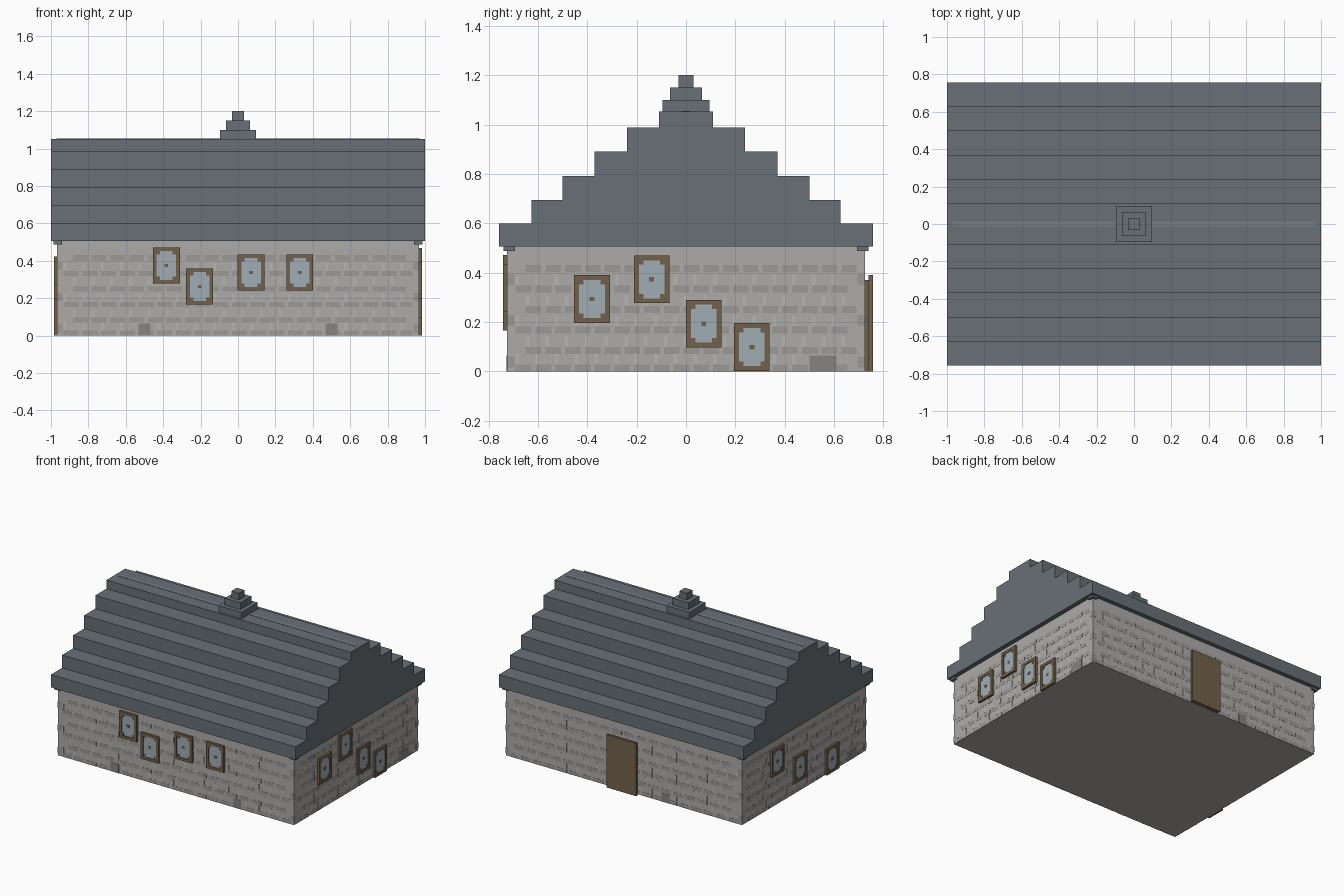
import bpy, bmesh
from mathutils import Matrix, Vector

if "Cube" in bpy.data.objects:
    bpy.data.objects.remove(bpy.data.objects["Cube"])

WX, WY, WALL_H = 0.967, 0.725, 0.505


def material(name, rgb):
    m = bpy.data.materials.new(name)
    m.diffuse_color = (*rgb, 1)
    m.use_nodes = True
    m.node_tree.nodes["Principled BSDF"].inputs["Base Color"].default_value = m.diffuse_color
    return m


STONE = material("stone", (0.42, 0.41, 0.40))
STONE_DARK = material("dark_stone", (0.33, 0.32, 0.31))
STONE_LIGHT = material("light_joint", (0.47, 0.46, 0.45))
BLOCK = material("base_block", (0.24, 0.23, 0.225))
SLATE = material("slate", (0.14, 0.16, 0.185))
SLATE_LIGHT = material("light_slate", (0.18, 0.20, 0.225))
WOOD = material("wood", (0.17, 0.12, 0.07))
GLASS = material("glass", (0.35, 0.42, 0.46))


def finish(name, bm, mat):
    me = bpy.data.meshes.new(name)
    bm.to_mesh(me)
    bm.free()
    me.materials.append(mat)
    ob = bpy.data.objects.new(name, me)
    bpy.context.collection.objects.link(ob)
    return ob


def boxes(name, items, mat):
    """One mesh of boxes, each given as x0, x1, y0, y1, z0, z1."""
    bm = bmesh.new()
    for x0, x1, y0, y1, z0, z1 in items:
        mid = Vector((x0 + x1, y0 + y1, z0 + z1)) / 2
        m = Matrix.Translation(mid) @ Matrix.Diagonal((x1 - x0, y1 - y0, z1 - z0, 1))
        bmesh.ops.create_cube(bm, size=1, matrix=m)
    return finish(name, bm, mat)


def on_wall(side, u0, u1, z0, z1, d0, d1):
    """Box on a wall: u along the wall, d outwards from it."""
    if side == "front":
        return (u0, u1, -WY - d1, -WY - d0, z0, z1)
    if side == "back":
        return (u0, u1, WY + d0, WY + d1, z0, z1)
    if side == "right":
        return (WX + d0, WX + d1, u0, u1, z0, z1)
    return (-WX - d1, -WX - d0, u0, u1, z0, z1)


# Stone walls
boxes("walls", [(-WX, WX, -WY, WY, 0, WALL_H)], STONE)

# Shallow masonry pattern on all four walls
courses, joints = [], []
for side, half, step in (("front", WX, 0.1), ("back", WX, 0.1),
                         ("left", WY, 0.08), ("right", WY, 0.08)):
    lim = half - 0.035
    for row in range(6):
        z = 0.0 if row == 0 else row * 0.083 - 0.012
        u = -lim + (row % 2) * step / 2
        while u < lim - 0.03:
            end = min(u + step * 0.8, lim)
            courses.append(on_wall(side, u, end, z, z + 0.027, -0.005, 0.001))
            if row < 5:
                joints.append(on_wall(side, u, u + 0.014, z + 0.03, z + 0.07, -0.005, 0.001))
            u += step
boxes("stone_courses", courses, STONE_DARK)
boxes("stone_joints", joints, STONE_LIGHT)

# Corner stones and small caps under the eaves
quoins, caps = [], []
for sx in (-1, 1):
    for sy in (-1, 1):
        cx, cy = sx * (WX - 0.014), sy * (WY - 0.014)
        for z in (0.015, 0.183, 0.35):
            quoins.append((cx - 0.015, cx + 0.015, cy - 0.015, cy + 0.015, z, z + 0.045))
        cx, cy = sx * 0.963, sy * 0.717
        caps.append((cx - 0.023, cx + 0.023, cy - 0.023, cy + 0.023, 0.488, 0.507))
boxes("corner_stones", quoins, STONE_DARK)
boxes("corner_caps", caps, SLATE)

# Base blocks
blocks = [("front", -0.5, 0.033), ("front", 0.5, 0.033), ("back", -0.34, 0.033),
          ("right", 0.555, 0.055), ("left", -0.555, 0.055)]
boxes("base_blocks", [on_wall(s, u - w, u + w, 0, 0.065, -0.005, 0.002)
                      for s, u, w in blocks], BLOCK)

# Stepped roof, one profile extruded along x
steps = [(0.757, 0.505, 0.6), (0.627, 0.6, 0.695), (0.5, 0.695, 0.792),
         (0.37, 0.792, 0.89), (0.24, 0.89, 0.988), (0.11, 0.988, 1.052)]
right_half = [p for w, z0, z1 in steps for p in ((w, z0), (w, z1))]
profile = right_half + [(-y, z) for y, z in reversed(right_half)]
bm = bmesh.new()
face = bm.faces.new([bm.verts.new((-1, y, z)) for y, z in profile])
out = bmesh.ops.extrude_face_region(bm, geom=[face])
bmesh.ops.translate(bm, vec=(2, 0, 0),
                    verts=[g for g in out["geom"] if isinstance(g, bmesh.types.BMVert)])
bmesh.ops.recalc_face_normals(bm, faces=bm.faces)
finish("stepped_roof", bm, SLATE)

# Ridge strip and stepped finial
boxes("ridge_strip", [(-0.97, 0.97, -0.014, 0.014, 1.045, 1.054)], SLATE_LIGHT)
boxes("finial", [(-w, w, -w, w, z, z + 0.05)
                 for w, z in ((0.095, 1.05), (0.064, 1.1), (0.031, 1.15))], SLATE)

# Windows: wall, centre along the wall, centre height
windows = [("front", -0.383, 0.375), ("front", -0.205, 0.263),
           ("front", 0.07, 0.338), ("front", 0.33, 0.338),
           ("right", -0.381, 0.293), ("right", -0.139, 0.373),
           ("right", 0.072, 0.193), ("right", 0.267, 0.098),
           ("left", 0.325, 0.325), ("left", 0.06, 0.18), ("left", -0.315, 0.098)]
W, H, T, C = 0.072, 0.097, 0.02, 0.018
for i, (side, u, z) in enumerate(windows, 1):
    def part(u0, u1, z0, z1, d):
        return on_wall(side, u + u0, u + u1, z + z0, z + z1, -0.004, d)
    frame = [part(-W, W, H - T, H, 0.017), part(-W, W, -H, T - H, 0.017),
             part(-W, T - W, T - H, H - T, 0.017), part(W - T, W, T - H, H - T, 0.017),
             part(-0.01, 0.01, -0.009, 0.009, 0.015)]
    for su in (-1, 1):
        for sz in (-1, 1):
            a, b = su * (W - T), sz * (H - T)
            us, zs = sorted((a, a - su * C)), sorted((b, b - sz * C))
            frame.append(part(*us, *zs, 0.015))
    boxes(f"window_frame_{i}", frame, WOOD)
    boxes(f"window_glass_{i}", [part(T - W, W - T, T - H, H - T, 0.012)], GLASS)

# Back door with backing panel
boxes("door_backing", [on_wall("back", -0.11, 0.11, 0, 0.37, -0.004, 0.017)], WOOD)
boxes("door", [on_wall("back", -0.122, 0.122, 0, 0.39, 0.015, 0.032)], WOOD)
